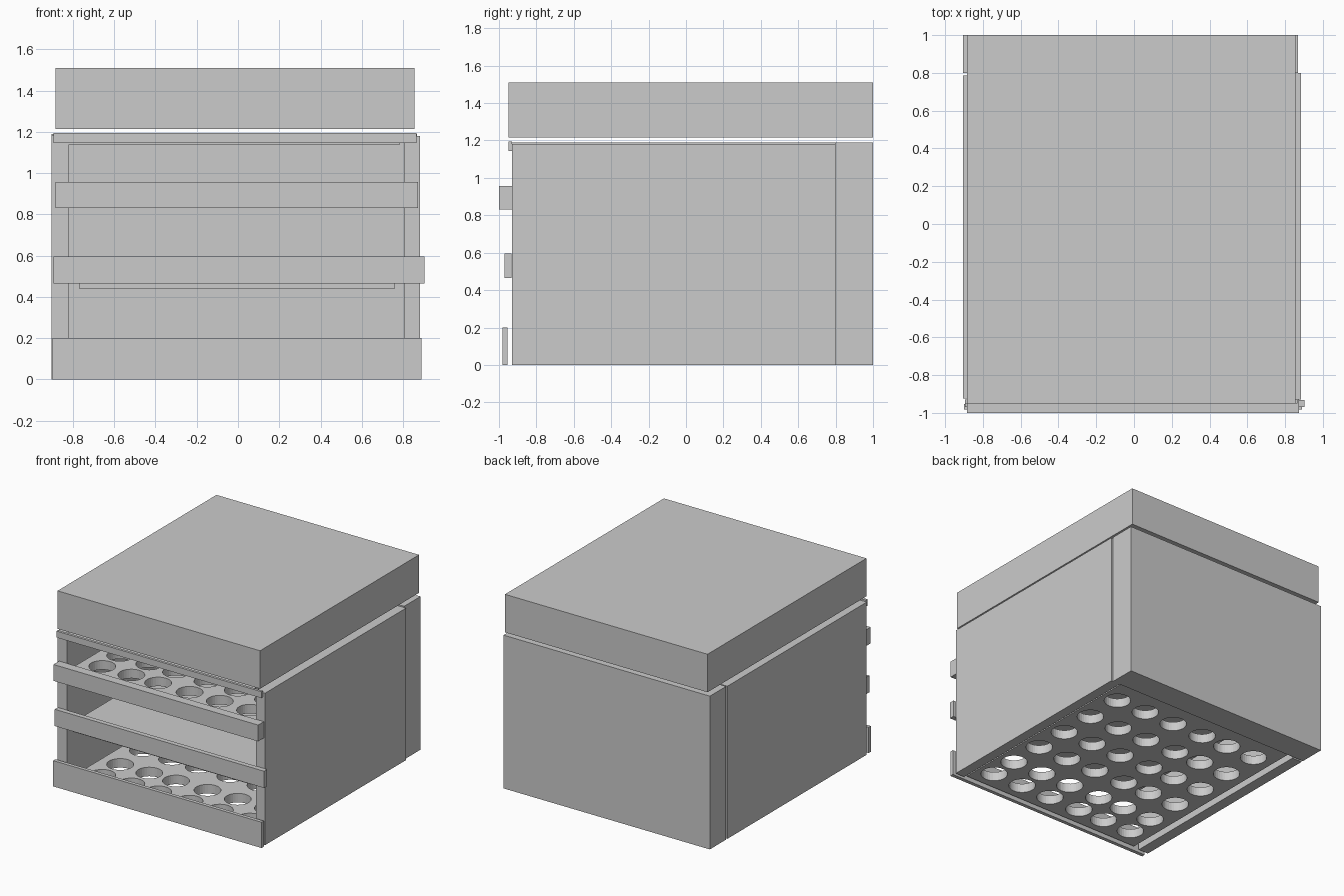
import bpy, bmesh
from mathutils import Matrix

if "Cube" in bpy.data.objects:
    bpy.data.objects.remove(bpy.data.objects["Cube"])


def box(name, x, y, z):
    """Box from (min, max) pairs on each axis."""
    bm = bmesh.new()
    bmesh.ops.create_cube(bm, size=1)
    for v in bm.verts:
        v.co = [r[1] if c > 0 else r[0] for c, r in zip(v.co, (x, y, z))]
    return finish(name, bm)


def finish(name, bm):
    me = bpy.data.meshes.new(name)
    bm.to_mesh(me)
    bm.free()
    ob = bpy.data.objects.new(name, me)
    bpy.context.collection.objects.link(ob)
    return ob


# Cabinet shell: two side walls, thick back, top plate with front lip
box("left_wall", (-0.905, -0.82), (-0.925, 0.785), (0, 1.185))
box("right_wall", (0.805, 0.883), (-0.93, 0.8), (0, 1.18))
box("back_wall", (-0.905, 0.867), (0.8, 1.0), (0, 1.19))
box("top_plate", (-0.82, 0.785), (-0.93, 0.8), (1.14, 1.19))
box("top_front_lip", (-0.895, 0.865), (-0.95, -0.93), (1.145, 1.195))

# Lid block floating just above the top plate
box("lid", (-0.885, 0.855), (-0.95, 1.0), (1.215, 1.51))

# Front rails
box("lower_rail", (-0.9, 0.89), (-0.982, -0.954), (0, 0.2))
box("middle_rail", (-0.895, 0.903), (-0.97, -0.932), (0.465, 0.595))
box("upper_rail", (-0.885, 0.873), (-1.0, -0.93), (0.83, 0.957))

# Solid middle shelf
box("middle_shelf", (-0.77, 0.76), (-0.93, 0.79), (0.44, 0.51))

# Racks with a slightly uneven 6 x 6 grid of round holes
HOLE_X = (-0.62, -0.37, -0.14, 0.13, 0.39, 0.65)
HOLE_Y = (-0.78, -0.56, -0.28, 0.0, 0.29, 0.59)


def rack(name, z0, z1):
    ob = box(name, (-0.78, 0.78), (-0.93, 0.785), (z0, z1))
    bm = bmesh.new()
    for x in HOLE_X:
        for y in HOLE_Y:
            bmesh.ops.create_cone(bm, cap_ends=True, segments=32, radius1=0.095,
                                  radius2=0.095, depth=0.3,
                                  matrix=Matrix.Translation((x, y, (z0 + z1) / 2)))
    cutter = finish(name + "_cutter", bm)
    cutter.hide_render = True
    mod = ob.modifiers.new("holes", 'BOOLEAN')
    mod.operation, mod.solver, mod.object = 'DIFFERENCE', 'EXACT', cutter
    deps = bpy.context.evaluated_depsgraph_get()
    ob_mesh = bpy.data.meshes.new_from_object(ob.evaluated_get(deps))
    ob.modifiers.clear()
    ob.data = ob_mesh
    bpy.data.objects.remove(cutter)


rack("lower_rack", 0.015, 0.085)
rack("upper_rack", 0.86, 0.93)
